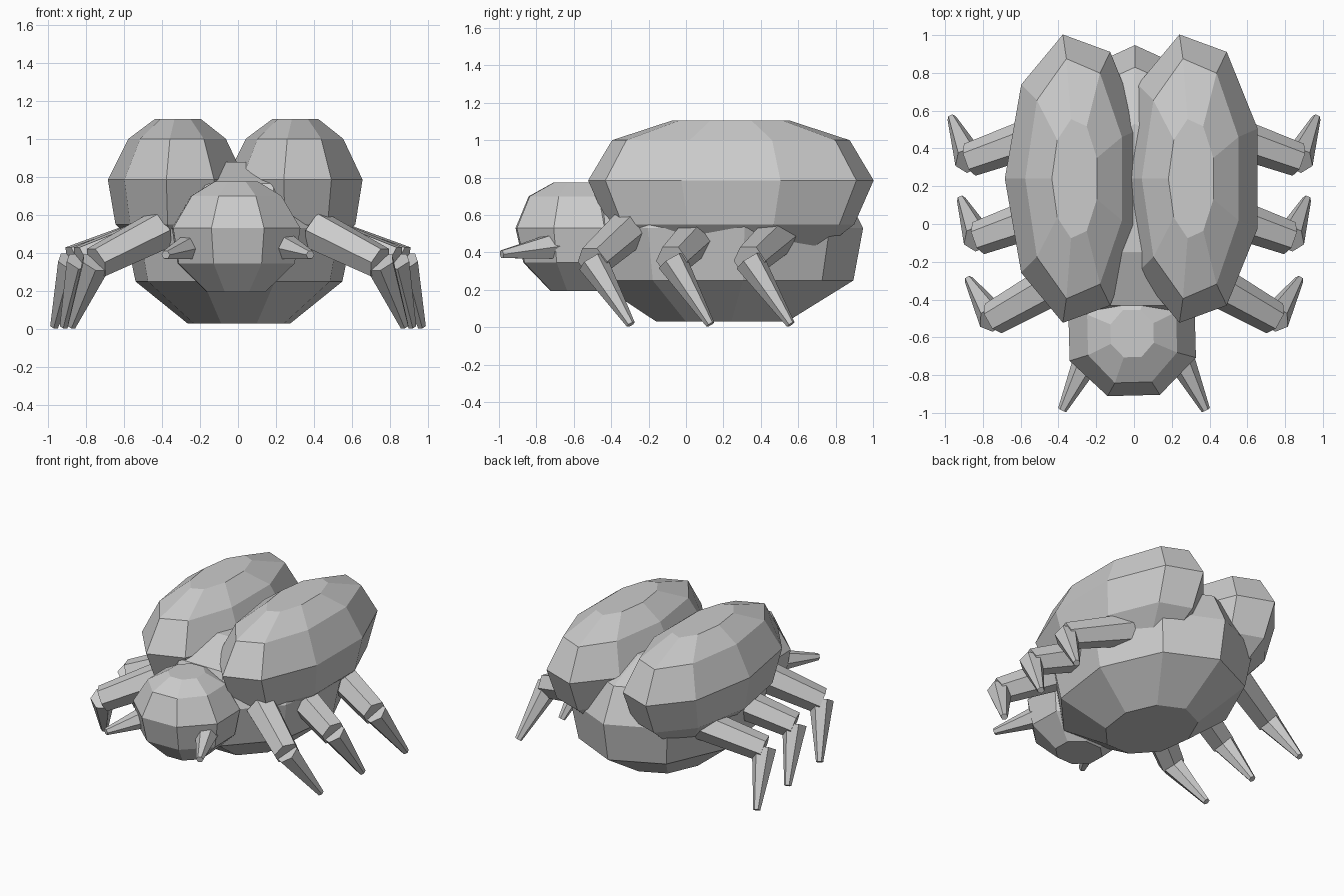
import bpy, bmesh
from math import sin, cos, pi, radians
from mathutils import Vector

if "Cube" in bpy.data.objects:
    bpy.data.objects.remove(bpy.data.objects["Cube"], do_unlink=True)

GREY = (0.6, 0.6, 0.6, 1)
mat = bpy.data.materials.new("plain_grey")
mat.use_nodes = True
mat.diffuse_color = GREY
bsdf = next(n for n in mat.node_tree.nodes if n.type == 'BSDF_PRINCIPLED')
bsdf.inputs["Base Color"].default_value = GREY
bsdf.inputs["Roughness"].default_value = 0.8


def skin(name, rings):
    """Flat-shaded closed solid through equal-sized rings of points."""
    bm = bmesh.new()
    loops = [[bm.verts.new(p) for p in ring] for ring in rings]
    n = len(loops[0])
    for a, b in zip(loops, loops[1:]):
        for i in range(n):
            j = (i + 1) % n
            bm.faces.new((a[i], a[j], b[j], b[i]))
    bm.faces.new(loops[0][::-1])
    bm.faces.new(loops[-1])
    bmesh.ops.recalc_face_normals(bm, faces=bm.faces)
    mesh = bpy.data.meshes.new(name)
    bm.to_mesh(mesh)
    bm.free()
    mesh.materials.append(mat)
    obj = bpy.data.objects.new(name, mesh)
    bpy.context.collection.objects.link(obj)


def pod(name, cx, cy, sides, start, profile):
    """Faceted ellipsoid from (z, x radius, y radius) levels."""
    angles = [radians(start) + 2 * pi * i / sides for i in range(sides)]
    skin(name, [[(cx + rx * cos(a), cy + ry * sin(a), z) for a in angles]
                for z, rx, ry in profile])


def limb(name, start, end, r_start, r_end, sides=6):
    """Faceted tapering limb between two points."""
    axis = (end - start).normalized()
    u = axis.cross(Vector((0, 0, 1))).normalized()
    v = u.cross(axis)
    turns = [2 * pi * i / sides for i in range(sides)]
    skin(name, [[p + r * (u * cos(t) + v * sin(t)) for t in turns]
                for p, r in ((start, r_start), (end, r_end))])


# Body
pod("body", 0.005, 0.18, 9, 90, [
    (0.03, 0.275, 0.36), (0.25, 0.552, 0.715), (0.53, 0.61, 0.767),
    (0.765, 0.52, 0.65), (0.877, 0.27, 0.35)])

# Head
pod("head", -0.01, -0.58, 8, 24, [
    (0.195, 0.165, 0.155), (0.345, 0.33, 0.31), (0.53, 0.362, 0.355),
    (0.70, 0.255, 0.28), (0.775, 0.123, 0.135)])

# Wing cases
WING = [(0.42, 0.2, 0.5), (0.55, 0.332, 0.67), (0.785, 0.372, 0.775),
        (1.0, 0.264, 0.645), (1.105, 0.123, 0.32)]
for side, x in (("right", -0.312), ("left", 0.305)):
    pod(side + "_wing_case", x, 0.24, 9, 180, WING)

# Legs (root, knee, foot) and feelers, mirrored
LEGS = {
    "front": ((0.41, -0.31, 0.52), (0.745, -0.50, 0.35), (0.875, -0.295, 0.015)),
    "middle": ((0.42, 0.07, 0.50), (0.825, -0.075, 0.355), (0.915, 0.13, 0.015)),
    "back": ((0.42, 0.50, 0.50), (0.87, 0.34, 0.355), (0.965, 0.56, 0.015)),
}
for side, s in (("right", -1), ("left", 1)):
    for label, joints in LEGS.items():
        root, knee, foot = (Vector((s * x, y, z)) for x, y, z in joints)
        limb(f"{side}_{label}_upper_leg", root, knee, 0.11, 0.09)
        limb(f"{side}_{label}_lower_leg", knee, foot, 0.082, 0.024)
    limb(f"{side}_feeler", Vector((s * 0.22, -0.66, 0.44)),
         Vector((s * 0.38, -0.985, 0.39)), 0.085, 0.024)
